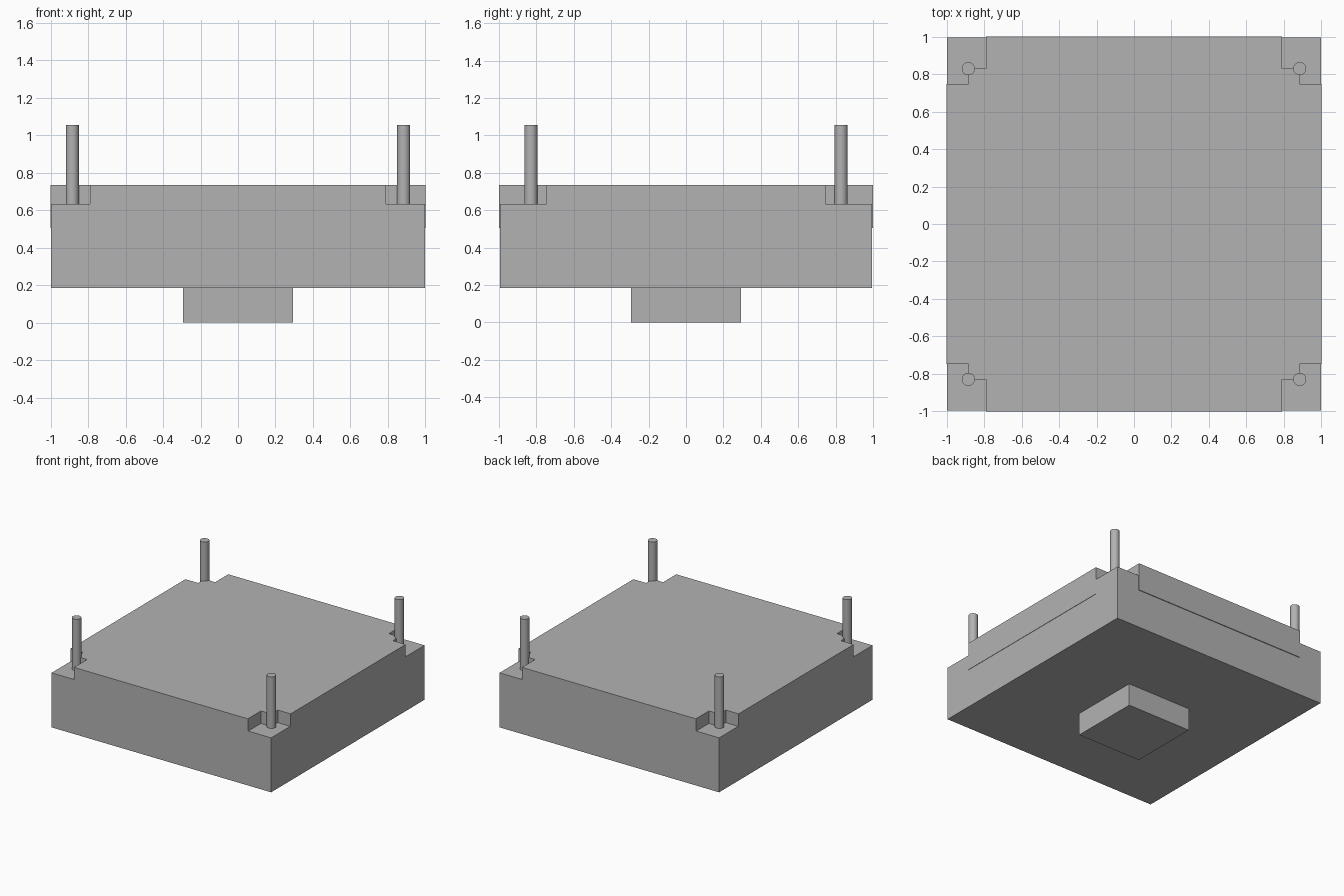
import bpy, bmesh, math

if "Cube" in bpy.data.objects:
    bpy.data.objects.remove(bpy.data.objects["Cube"])

grey = bpy.data.materials.new("plain grey")
grey.diffuse_color = (0.45, 0.45, 0.45, 1)
grey.use_nodes = True
grey.node_tree.nodes["Principled BSDF"].inputs["Base Color"].default_value = grey.diffuse_color


def prism(name, outline, z0, z1):
    """Extrude a flat outline from z0 up to z1."""
    bm = bmesh.new()
    face = bm.faces.new([bm.verts.new((x, y, z0)) for x, y in outline])
    top = bmesh.ops.extrude_face_region(bm, geom=[face])["geom"]
    verts = [v for v in top if isinstance(v, bmesh.types.BMVert)]
    bmesh.ops.translate(bm, verts=verts, vec=(0, 0, z1 - z0))
    bmesh.ops.recalc_face_normals(bm, faces=bm.faces)
    mesh = bpy.data.meshes.new(name)
    bm.to_mesh(mesh)
    bm.free()
    mesh.materials.append(grey)
    obj = bpy.data.objects.new(name, mesh)
    bpy.context.collection.objects.link(obj)
    return obj


def rectangle(x, y):
    return [(-x, -y), (x, -y), (x, y), (-x, y)]


# Square foot and main block
prism("foot", rectangle(0.293, 0.293), 0, 0.19)
prism("main_block", rectangle(0.997, 0.994), 0.185, 0.632)

# Cover plate with stepped corner notches, slightly proud of the block
corner = [(1.0, 0.746), (0.884, 0.746), (0.884, 0.83), (0.789, 0.83), (0.789, 1.0)]
outline = []
for sx, sy in ((1, 1), (-1, 1), (-1, -1), (1, -1)):
    pts = [(sx * x, sy * y) for x, y in corner]
    outline += pts if sx * sy > 0 else pts[::-1]
prism("cover_plate", outline, 0.505, 0.735)

# Round guide pins standing in the notches
for sx, side in ((-1, "left"), (1, "right")):
    for sy, end in ((-1, "front"), (1, "back")):
        bpy.ops.mesh.primitive_cylinder_add(
            vertices=32, radius=0.035, depth=0.435,
            location=(sx * 0.884, sy * 0.829, 0.8375))
        pin = bpy.context.object
        pin.name = f"pin_{end}_{side}"
        pin.data.materials.append(grey)
        bpy.ops.object.shade_smooth_by_angle(angle=math.radians(35))
